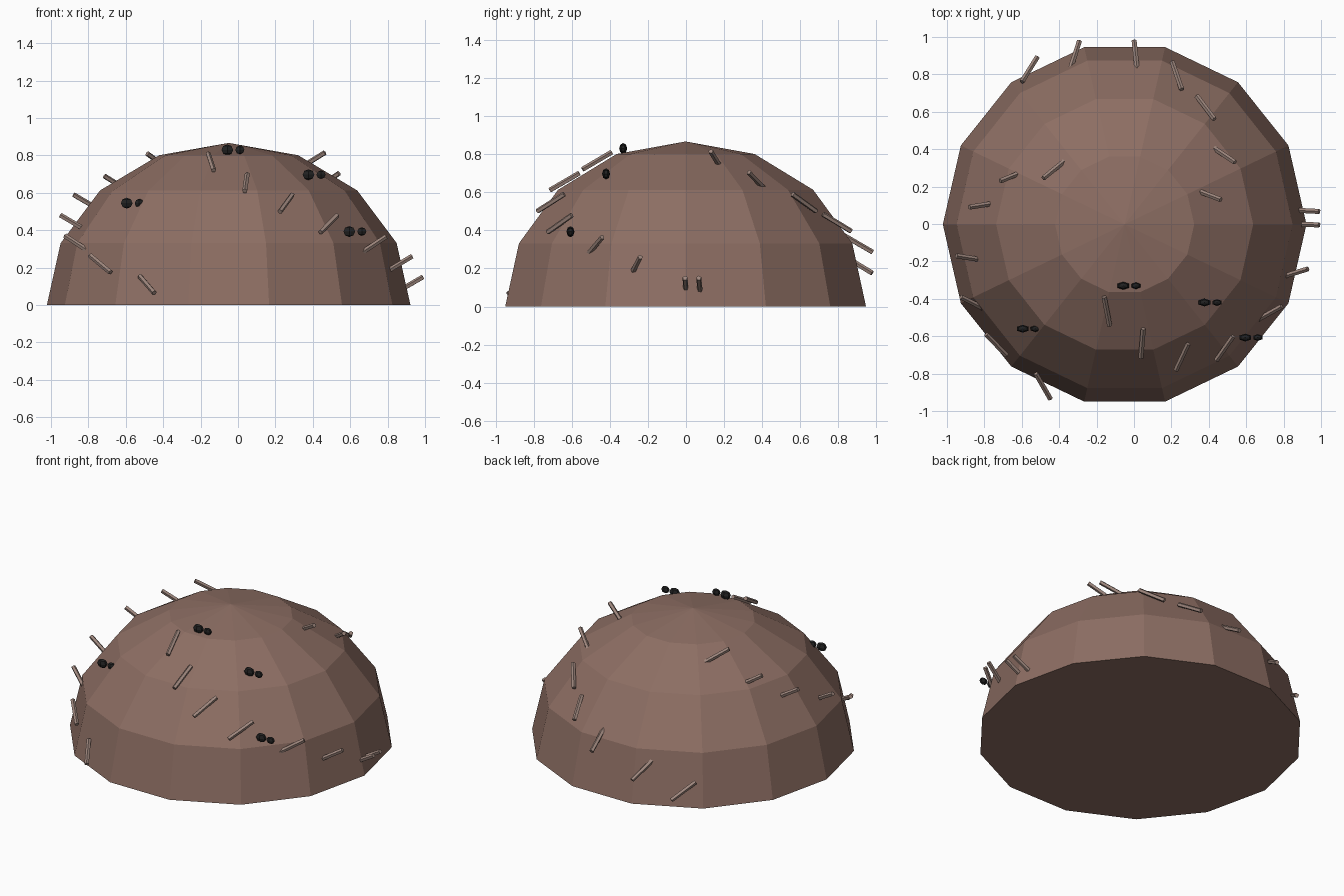
import bpy, bmesh
from math import radians, sin, cos
from mathutils import Vector, Matrix

if "Cube" in bpy.data.objects:
    bpy.data.objects.remove(bpy.data.objects["Cube"])


def material(name, rgb):
    m = bpy.data.materials.new(name)
    m.diffuse_color = (*rgb, 1)
    m.use_nodes = True
    m.node_tree.nodes["Principled BSDF"].inputs["Base Color"].default_value = m.diffuse_color
    return m


EARTH = material("earth", (0.266, 0.156, 0.125))
TWIG = material("dry_twig", (0.34, 0.24, 0.205))
BLACK = material("ant_black", (0.015, 0.015, 0.015))


def finish(name, bm, mat):
    mesh = bpy.data.meshes.new(name)
    bm.to_mesh(mesh)
    bm.free()
    mesh.materials.append(mat)
    obj = bpy.data.objects.new(name, mesh)
    bpy.context.collection.objects.link(obj)
    return obj


# mound: lower half of a 14-sided sphere cut away, squashed slightly, base closed
bm = bmesh.new()
bmesh.ops.create_uvsphere(bm, u_segments=14, v_segments=8, radius=1)
bmesh.ops.delete(bm, geom=[v for v in bm.verts if v.co.z < -0.01], context='VERTS')
bmesh.ops.holes_fill(bm, edges=[e for e in bm.edges if e.is_boundary], sides=0)
bmesh.ops.rotate(bm, verts=bm.verts, matrix=Matrix.Rotation(radians(90), 3, 'Z'))
bmesh.ops.scale(bm, verts=bm.verts, vec=(0.972, 0.972, 0.867))
bmesh.ops.translate(bm, verts=bm.verts, vec=(-0.05, -0.002, 0))
bmesh.ops.recalc_face_normals(bm, faces=bm.faces)
finish("mound", bm, EARTH)

# twigs: upper end x, y, z and heading; all slope down at 30 degrees
LENGTH, RADIUS, PITCH = 0.18, 0.014, radians(30)
front_arm = [(-0.16, -0.39, 0.81, -79), (0.05, -0.56, 0.70, -95),
             (0.29, -0.64, 0.59, -115), (0.53, -0.60, 0.48, -125),
             (0.79, -0.44, 0.365, -151), (0.93, -0.24, 0.26, -163),
             (0.99, -0.005, 0.15, 178)]
back_arm = [(0.465, 0.13, 0.815, 159), (0.54, 0.33, 0.705, 146),
            (0.43, 0.56, 0.59, 127), (0.255, 0.72, 0.485, 109),
            (0.017, 0.825, 0.375, 96), (-0.34, 0.83, 0.265, 72),
            (-0.60, 0.76, 0.16, 58), (0.99, 0.067, 0.15, 177)]
left_arm = [(-0.485, 0.245, 0.81, 39), (-0.715, 0.23, 0.69, 22),
            (-0.88, 0.09, 0.59, 9), (-0.95, -0.17, 0.48, -9),
            (-0.925, -0.39, 0.37, -27), (-0.79, -0.59, 0.265, -46),
            (-0.525, -0.80, 0.155, -60)]
for i, (x, y, z, heading) in enumerate(front_arm + back_arm + left_arm):
    a = radians(heading)
    d = Vector((cos(a) * cos(PITCH), sin(a) * cos(PITCH), -sin(PITCH)))
    centre = Vector((x, y, z)) + d * LENGTH / 2
    bm = bmesh.new()
    bmesh.ops.create_cone(bm, cap_ends=True, segments=5, radius1=RADIUS, radius2=RADIUS,
                          depth=LENGTH, matrix=Matrix.Translation(centre)
                          @ d.to_track_quat('Z', 'Y').to_matrix().to_4x4())
    finish(f"twig_{i + 1}", bm, TWIG)

# ants: large abdomen and smaller head, each a tiny low-poly ellipsoid
for i, pos in enumerate([(-0.057, -0.33, 0.83), (0.377, -0.42, 0.697),
                         (0.595, -0.607, 0.393), (-0.595, -0.56, 0.545)]):
    bm = bmesh.new()
    for dx, size in ((0, (0.036, 0.021, 0.029)), (0.067, (0.028, 0.018, 0.023))):
        bmesh.ops.create_uvsphere(
            bm, u_segments=6, v_segments=4, radius=1,
            matrix=Matrix.Translation(Vector(pos) + Vector((dx, 0, 0)))
            @ Matrix.Diagonal((*size, 1)))
    finish(f"ant_{i + 1}", bm, BLACK)
